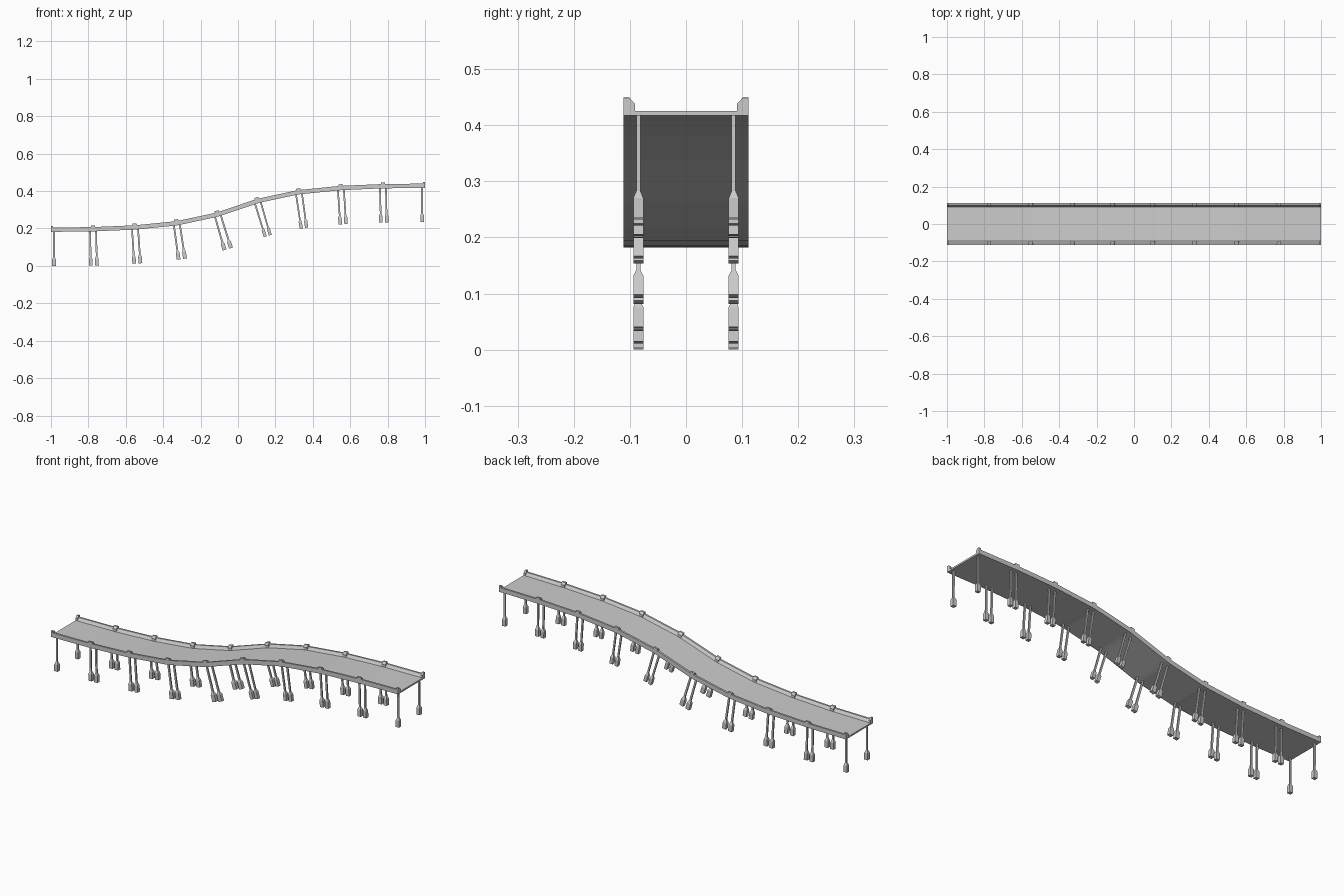
import bpy, bmesh
from mathutils import Vector

if "Cube" in bpy.data.objects:
    bpy.data.objects.remove(bpy.data.objects["Cube"])

# S-shaped path of the bridge, in the xz plane, sampled by arc length
P = [Vector(p) for p in ((-1, 0, .182), (.33, 0, .182), (-.33, 0, .417), (1, 0, .417))]
N = 2000


def bezier(t):
    u = 1 - t
    return P[0]*u**3 + P[1]*3*u*u*t + P[2]*3*u*t*t + P[3]*t**3


pts = [bezier(i / N) for i in range(N + 1)]
acc = [0.0]
for a, b in zip(pts, pts[1:]):
    acc.append(acc[-1] + (b - a).length)
LENGTH = acc[-1]


def on_path(s, y, h):
    """Point at distance s along the path, y sideways, h along the normal."""
    i = next((k for k in range(N) if acc[k + 1] >= s), N - 1)
    f = (s - acc[i]) / (acc[i + 1] - acc[i])
    p = pts[i].lerp(pts[i + 1], f)
    t = (pts[i + 1] - pts[i]).normalized()
    return p + Vector((-t.z, 0, t.x)) * h + Vector((0, y, 0))


def loft(bm, rings):
    """Closed solid through rings of (s, y, h) points."""
    vr = [[bm.verts.new(on_path(*c)) for c in r] for r in rings]
    n = len(vr[0])
    for a, b in zip(vr, vr[1:]):
        for i in range(n):
            j = (i + 1) % n
            bm.faces.new((a[i], a[j], b[j], b[i]))
    bm.faces.new(vr[0])
    bm.faces.new(vr[-1])


def finish(bm, name):
    bmesh.ops.recalc_face_normals(bm, faces=bm.faces)
    me = bpy.data.meshes.new(name)
    bm.to_mesh(me)
    bm.free()
    bpy.context.collection.objects.link(bpy.data.objects.new(name, me))


SEGMENTS = 9
STEP = LENGTH / SEGMENTS
POST, LEG_IN = .011, .016

# Deck slab with low sloped curbs on both sides
half = [(.111, 0), (.111, .023), (.101, .023), (.091, .0085)]
deck_profile = half + [(-y, h) for y, h in reversed(half)]
bm = bmesh.new()
stations = [0]
for k in range(SEGMENTS):
    stations += [k*STEP + POST, (k + 1)*STEP - POST, (k + 1)*STEP]
loft(bm, [[(s, y, h) for y, h in deck_profile] for s in stations])
finish(bm, "deck")

# Raised curb blocks at the joints and the two ends
block = [(.111, 0), (.111, .032), (.101, .032), (.091, .0215), (.091, .004)]
bm = bmesh.new()
for k in range(SEGMENTS + 1):
    s0, s1 = max(0, k*STEP - POST), min(LENGTH, k*STEP + POST)
    for side in (1, -1):
        loft(bm, [[(s, side*y, h) for y, h in block] for s in (s0, s1)])
finish(bm, "curb_blocks")

# Legs: thin square stems widening into tapered feet
leg_rings = [(.004, .0045, .0035), (-.134, .0045, .0035), (-.147, .0095, .009), (-.182, .0095, .009)]
bm = bmesh.new()
for k in range(SEGMENTS):
    for s in (k*STEP + LEG_IN, (k + 1)*STEP - LEG_IN):
        for yc in (.085, -.085):
            loft(bm, [[(s + dx*a, yc + dy*b, h) for dx, dy in ((1, 1), (-1, 1), (-1, -1), (1, -1))]
                      for h, a, b in leg_rings])
finish(bm, "legs")
